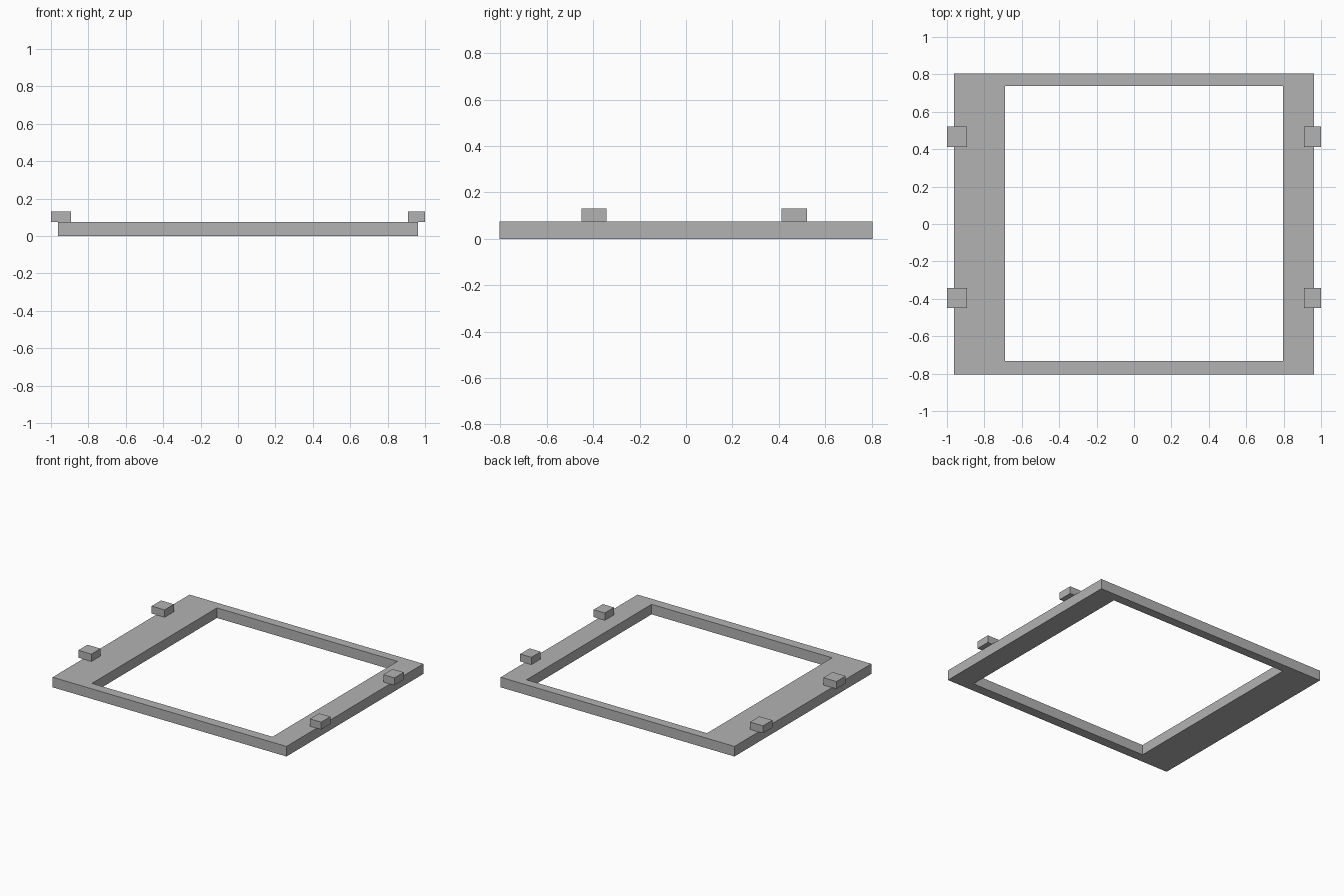
import bpy
import bmesh

default = bpy.data.objects.get("Cube")
if default:
    bpy.data.objects.remove(default, do_unlink=True)

# One plain grey for everything
grey = bpy.data.materials.new("plain_grey")
grey.use_nodes = True
colour = (0.45, 0.45, 0.45, 1)
grey.diffuse_color = colour
grey.node_tree.nodes["Principled BSDF"].inputs["Base Color"].default_value = colour

THICK = 0.075
TAB_TOP = 0.13


def add_object(name, bm):
    bmesh.ops.recalc_face_normals(bm, faces=bm.faces)
    mesh = bpy.data.meshes.new(name)
    bm.to_mesh(mesh)
    bm.free()
    mesh.materials.append(grey)
    obj = bpy.data.objects.new(name, mesh)
    bpy.context.collection.objects.link(obj)
    return obj


def rect_loop(bm, x0, x1, y0, y1, z):
    return [bm.verts.new((x, y, z)) for x, y in ((x0, y0), (x1, y0), (x1, y1), (x0, y1))]


def bridge(bm, a, b):
    for i in range(4):
        j = (i + 1) % 4
        bm.faces.new((a[i], a[j], b[j], b[i]))


# Flat frame with an off-centre opening: a closed ring of four rectangles
outer = (-0.963, 0.963, -0.805, 0.805)
opening = (-0.69, 0.797, -0.733, 0.738)
bm = bmesh.new()
loops = [rect_loop(bm, *rect, z) for rect, z in
         ((outer, 0), (outer, THICK), (opening, THICK), (opening, 0))]
for k in range(4):
    bridge(bm, loops[k], loops[(k + 1) % 4])
add_object("frame", bm)

# Small tabs overhanging both sides
for side, x0, x1 in (("right", -1.0, -0.893), ("left", 0.908, 1.0)):
    for place, y0, y1 in (("front", -0.45, -0.342), ("back", 0.412, 0.522)):
        bm = bmesh.new()
        low = rect_loop(bm, x0, x1, y0, y1, THICK)
        high = rect_loop(bm, x0, x1, y0, y1, TAB_TOP)
        bridge(bm, low, high)
        bm.faces.new(low)
        bm.faces.new(high)
        add_object(f"{place}_{side}_tab", bm)
